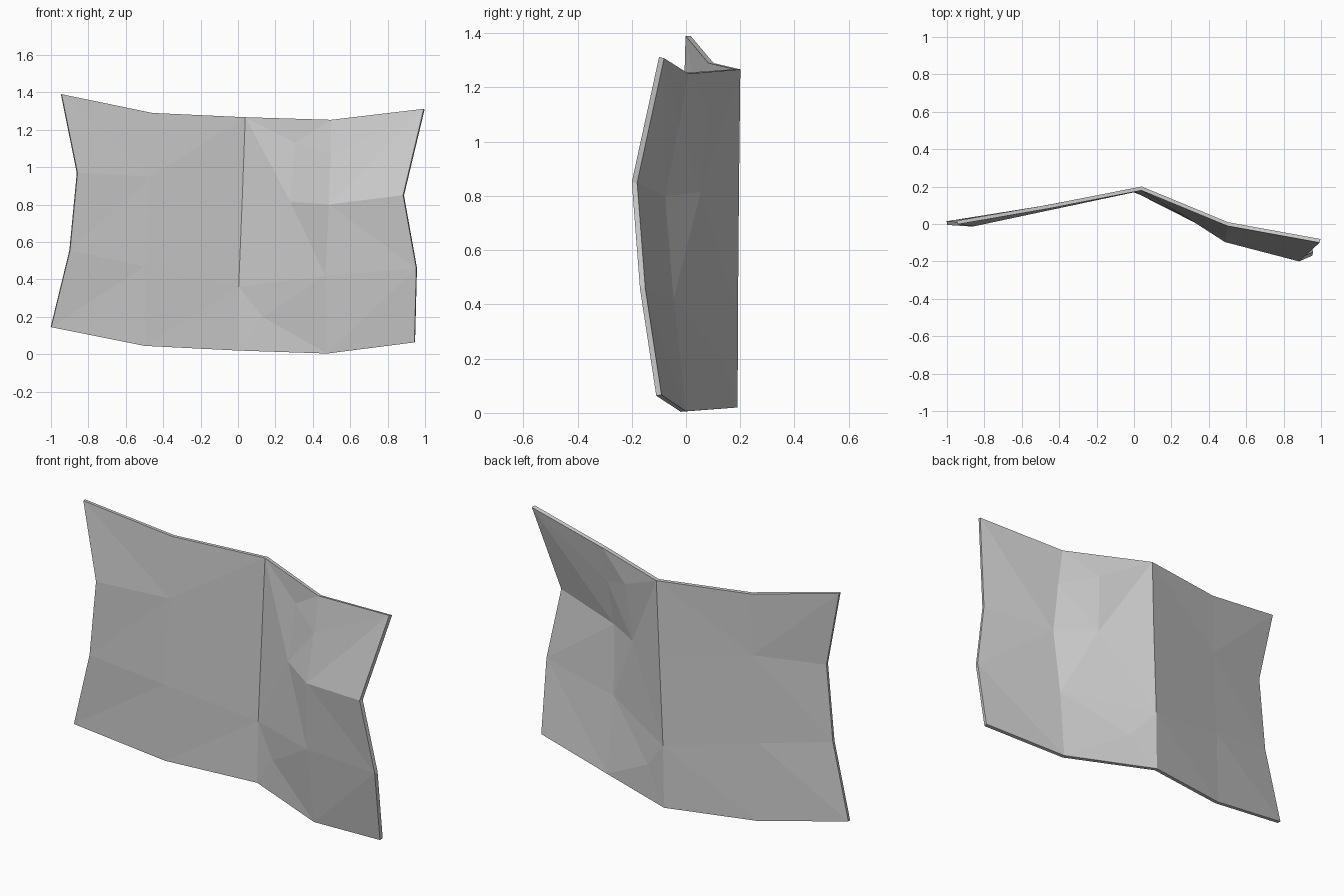
import bpy, bmesh

cube = bpy.data.objects.get("Cube")
if cube:
    bpy.data.objects.remove(cube, do_unlink=True)

# One plain grey material
grey = bpy.data.materials.new("plain_grey")
grey.use_nodes = True
colour = (0.6, 0.6, 0.6, 1)
grey.diffuse_color = colour
grey.node_tree.nodes["Principled BSDF"].inputs["Base Color"].default_value = colour

bm = bmesh.new()


def column(*points):
    return [bm.verts.new(p) for p in points]


def facet(*corners):
    bm.faces.new(corners)


def strip(left, right, rising):
    """Join two columns with triangle pairs; rising sets each diagonal."""
    for i, up in enumerate(rising):
        a, b, c, d = left[i], right[i], right[i + 1], left[i + 1]
        if up:
            facet(a, b, c)
            facet(a, c, d)
        else:
            facet(a, b, d)
            facet(b, c, d)


# Columns of the sheet, each from bottom to top
right_edge = column((-1, .005, .145), (-.9, -.002, .555), (-.86, -.003, .97), (-.945, .008, 1.39))
right_fold = column((-.5, .085, .045), (-.5, .075, .47), (-.47, .08, .95), (-.46, .092, 1.29))
ridge = column((0, .18, .02), (.005, .181, .36), (.025, .185, .85), (.04, .19, 1.267))
left_fold = column((.48, -.01, .005), (.47, -.055, .42), (.49, -.087, .80), (.5, 0, 1.252))
left_edge = column((.945, -.1, .065), (.955, -.16, .46), (.885, -.19, .85), (.995, -.09, 1.31))

# Extra crease points beside the ridge
low, mid, high, outer = column((.135, .125, .2), (.285, .045, .815),
                               (.31, .075, 1.13), (.5, -.035, 1.06))

# Right wing
strip(right_edge, right_fold, (True, True, False))
strip(right_fold, ridge, (True, True, True))

# Creased panel between the ridge and the left fold
r0, r1, r2, r3 = ridge
f0, f1, f2, f3 = left_fold
facet(r0, low, r1)
facet(r0, f0, low)
facet(low, f0, f1)
facet(r1, low, f1)
facet(r1, f1, mid)
facet(r1, mid, r2)
facet(r2, mid, r3)
facet(mid, f1, f2)
facet(mid, f2, outer)
facet(mid, outer, high)
facet(r3, mid, high)
facet(r3, high, f3)
facet(high, outer, f3)

# Left wing, with its top corner folded about the outer crease point
strip(left_fold[:3], left_edge[:3], (True, False))
facet(f2, left_edge[2], left_edge[3])
facet(f2, left_edge[3], outer)
facet(outer, left_edge[3], f3)

mesh = bpy.data.meshes.new("bent_sheet")
bm.to_mesh(mesh)
bm.free()
mesh.materials.append(grey)
sheet = bpy.data.objects.new("bent_sheet", mesh)
bpy.context.collection.objects.link(sheet)

# Thickness of the sheet
solid = sheet.modifiers.new("thickness", "SOLIDIFY")
solid.thickness = 0.02
solid.offset = 0
solid.use_even_offset = True
